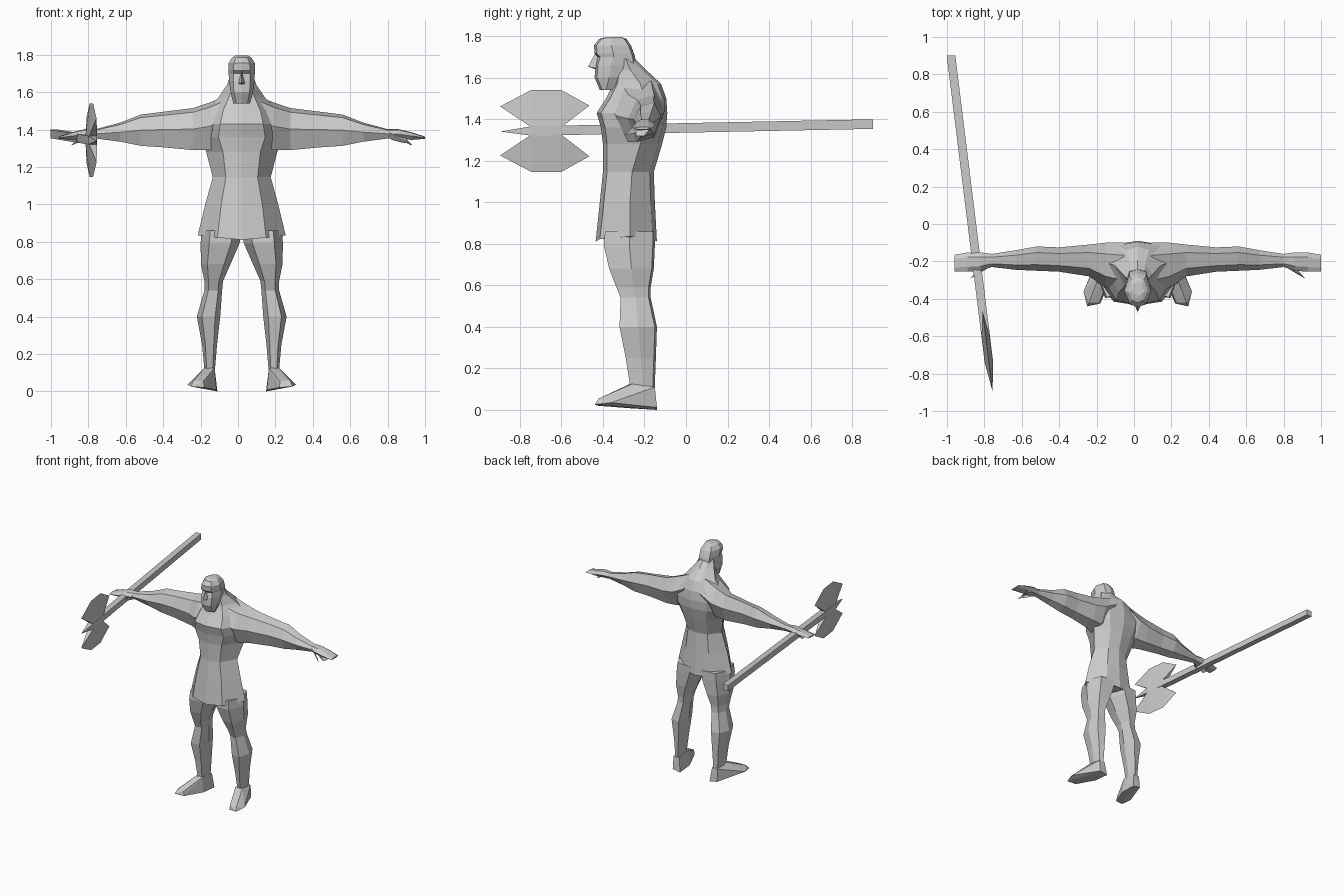
import bpy, bmesh
from mathutils import Vector

grey = bpy.data.materials.new("stone grey")
grey.diffuse_color = (0.6, 0.6, 0.6, 1)
CX = 0.02  # body symmetry axis


def finish(bm, name, x=CX, mirror=False):
    bmesh.ops.recalc_face_normals(bm, faces=bm.faces)
    me = bpy.data.meshes.new(name)
    bm.to_mesh(me)
    bm.free()
    me.materials.append(grey)
    ob = bpy.data.objects.new(name, me)
    bpy.context.collection.objects.link(ob)
    ob.location.x = x
    if mirror:
        ob.modifiers.new("mirror", 'MIRROR').use_mirror_merge = False
    return ob


def loft(name, rings, mirror=False):
    """Skin a list of equal-sized point rings and cap both ends."""
    bm = bmesh.new()
    vs = [[bm.verts.new(p) for p in r] for r in rings]
    n = len(vs[0])
    for a, b in zip(vs, vs[1:]):
        for i in range(n):
            j = (i + 1) % n
            bm.faces.new((a[i], a[j], b[j], b[i]))
    bm.faces.new(vs[0])
    bm.faces.new(vs[-1])
    return finish(bm, name, mirror=mirror)


def hull(name, pts, x=CX, mirror=False):
    """Solid convex wedge around a few points."""
    bm = bmesh.new()
    for p in pts:
        bm.verts.new(p)
    res = bmesh.ops.convex_hull(bm, input=bm.verts)
    junk = [v for v in res["geom_interior"] if isinstance(v, bmesh.types.BMVert)]
    bmesh.ops.delete(bm, geom=junk, context='VERTS')
    return finish(bm, name, x, mirror)


def body_ring(z, yf, f, w, ym, b, yb, lift=0.0, bev=0.02):
    """Eight-sided body section: front, front corner, side, back corner, back."""
    half = [(f, yf + bev, z + lift * .5), (w, ym, z + lift), (b, yb - bev, z + lift * .5)]
    return ([(0, yf, z)] + half + [(0, yb, z)]
            + [(-x, y, h) for x, y, h in reversed(half)])


# torso and tunic
loft("torso_and_tunic", [body_ring(*r) for r in (
    (0.81, -.435, .13, .235, -.27, .12, -.14, .025),
    (1.00, -.415, .11, .195, -.27, .10, -.15),
    (1.145, -.40, .085, .155, -.26, .085, -.155),
    (1.28, -.40, .10, .19, -.22, .10, -.115),
    (1.36, -.41, .125, .225, -.20, .12, -.095),
    (1.43, -.43, .115, .24, -.20, .13, -.09),
    (1.50, -.385, .10, .20, -.20, .11, -.095),
    (1.57, -.35, .07, .125, -.22, .06, -.12),
    (1.64, -.34, .04, .078, -.27, .04, -.195),
    (1.69, -.35, .04, .06, -.29, .035, -.245))])

# head with beard
loft("head", [body_ring(*r, 0, .012) for r in (
    (1.54, -.415, .03, .045, -.385, .03, -.34),
    (1.60, -.44, .042, .060, -.37, .04, -.26),
    (1.66, -.437, .045, .068, -.36, .045, -.24),
    (1.70, -.425, .045, .070, -.35, .045, -.245),
    (1.715, -.44, .045, .072, -.35, .045, -.25),
    (1.755, -.443, .042, .070, -.36, .045, -.265),
    (1.785, -.42, .030, .052, -.36, .032, -.285),
    (1.795, -.385, .022, .036, -.36, .022, -.31))])
hull("nose", [(0, -.44, 1.712), (0, -.472, 1.652), (.018, -.43, 1.645),
              (-.018, -.43, 1.645), (0, -.42, 1.635), (0, -.41, 1.70)])


# arms: x, top, bottom, back y, front y
def arm_ring(x, t, b, yb, yf):
    zc, q = (t + b) / 2, (yb - yf) * .25
    return [(x, yf, zc), (x, yf + q, t - (t - b) * .1), (x, yb - q, t),
            (x, yb, zc + (t - b) * .1), (x, yb - q, b + (t - b) * .1), (x, yf + q, b)]


loft("arms", [arm_ring(*r) for r in (
    (.07, 1.585, 1.36, -.10, -.37),
    (.17, 1.545, 1.29, -.10, -.34),
    (.26, 1.515, 1.29, -.11, -.28),
    (.42, 1.495, 1.305, -.125, -.255),
    (.54, 1.48, 1.313, -.12, -.25),
    (.65, 1.437, 1.335, -.14, -.245),
    (.78, 1.402, 1.352, -.16, -.23),
    (.84, 1.402, 1.348, -.152, -.25),
    (.91, 1.385, 1.345, -.152, -.255),
    (.98, 1.362, 1.350, -.165, -.255))], True)
hull("thumbs", [(.77, -.19, 1.38), (.79, -.23, 1.385), (.80, -.21, 1.345),
                (.86, -.265, 1.355), (.895, -.292, 1.325), (.86, -.25, 1.33)], mirror=True)
hull("curled_fingers", [(.82, -.17, 1.37), (.82, -.23, 1.37), (.87, -.17, 1.36),
                        (.87, -.24, 1.36), (.91, -.20, 1.318), (.90, -.24, 1.318)], mirror=True)


# legs: z, inner x, outer x, front y, back y
def leg_ring(z, xi, xo, yf, yb):
    xc, ym, d = (xi + xo) / 2, (yf + yb) / 2, (xo - xi) * .28
    return [(xc - d, yf + .01, z), (xc + d, yf, z), (xo, ym, z),
            (xc + d, yb - .01, z), (xc - d, yb, z), (xi, ym, z)]


loft("legs", [leg_ring(*r) for r in (
    (.86, .00, .215, -.39, -.15),
    (.79, .012, .22, -.395, -.15),
    (.68, .06, .218, -.37, -.155),
    (.59, .10, .20, -.335, -.17),
    (.54, .105, .20, -.315, -.17),
    (.40, .115, .24, -.32, -.14),
    (.25, .132, .212, -.29, -.145),
    (.12, .143, .20, -.27, -.15),
    (.05, .143, .20, -.26, -.15))], True)

# feet, toes turned out
hull("feet", [(.13, -.14, 0), (.195, -.14, .012), (.20, -.425, .02), (.27, -.44, .026),
              (.29, -.36, .035), (.135, -.27, .008), (.145, -.27, .125), (.20, -.26, .125),
              (.145, -.15, .11), (.195, -.15, .11), (.205, -.42, .055), (.26, -.42, .055)],
     mirror=True)


# axe: a straight line of points slanting along y
def axe(y, z, off=0.0):
    return Vector((-.867 - .1235 * y + off, y, z))


s = .023
hull("axe_handle", [axe(y, zc + dz, dx) for y, zc in ((.9, 1.376), (-.74, 1.343))
                    for dz in (-s, s) for dx in (-s, s)], 0)
hull("axe_spike", [axe(-.74, 1.343 + dz, dx) for dz in (-s, s) for dx in (-s, s)]
     + [axe(-.895, 1.34)], 0)
for name, sgn in (("upper_blade", 1), ("lower_blade", -1)):
    rim = [(-.895, .118), (-.745, .197), (-.60, .197), (-.465, .122)]
    hull(name, [axe(y, 1.343 + sgn * h) for y, h in rim]
         + [axe(y, 1.343 + sgn * .018, dx) for y in (-.745, -.60) for dx in (-.022, .022)], 0)
